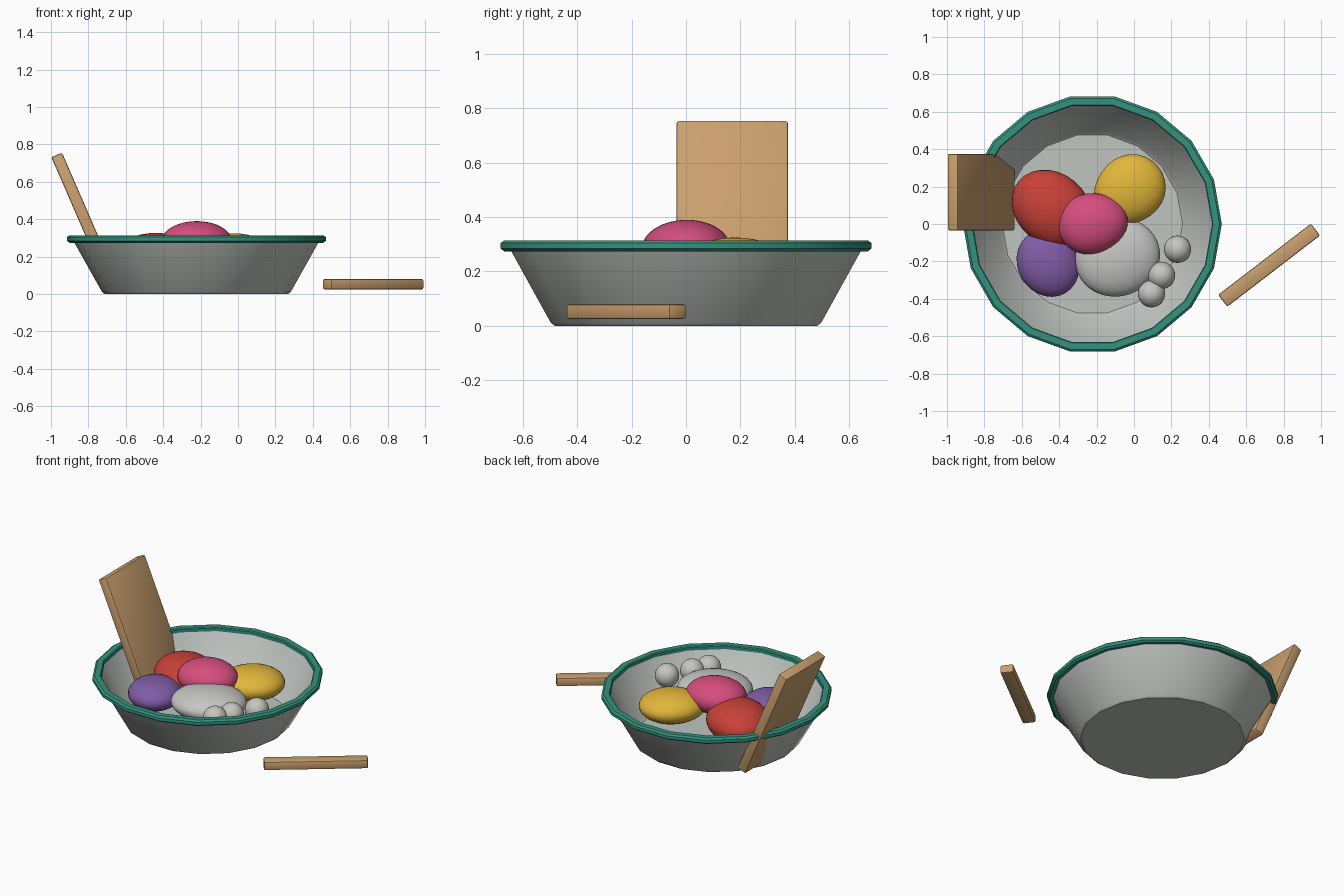
import bpy, bmesh, math
from mathutils import Matrix, Vector

cube = bpy.data.objects.get("Cube")
if cube:
    bpy.data.objects.remove(cube, do_unlink=True)

BOWL_X = -0.2225
SIDES = 18


def material(name, rgb):
    mat = bpy.data.materials.new(name)
    mat.use_nodes = True
    color = (*rgb, 1.0)
    mat.diffuse_color = color
    bsdf = mat.node_tree.nodes["Principled BSDF"]
    bsdf.inputs["Base Color"].default_value = color
    bsdf.inputs["Roughness"].default_value = 0.7
    return mat


pale_grey = material("pale grey glaze", (0.53, 0.56, 0.53))
teal = material("teal rim", (0.034, 0.29, 0.21))
wood = material("tan wood", (0.59, 0.35, 0.156))
red = material("red", (0.58, 0.054, 0.04))
pink = material("pink", (0.67, 0.076, 0.21))
yellow = material("yellow", (0.76, 0.47, 0.042))
purple = material("purple", (0.216, 0.107, 0.38))
white_grey = material("light grey", (0.56, 0.56, 0.54))


def finish(bm, name, mat, angle=35):
    bmesh.ops.recalc_face_normals(bm, faces=bm.faces)
    mesh = bpy.data.meshes.new(name)
    bm.to_mesh(mesh)
    bm.free()
    mesh.materials.append(mat)
    obj = bpy.data.objects.new(name, mesh)
    bpy.context.collection.objects.link(obj)
    bpy.ops.object.select_all(action="DESELECT")
    obj.select_set(True)
    bpy.context.view_layer.objects.active = obj
    bpy.ops.object.shade_smooth_by_angle(angle=math.radians(angle))
    return obj


def lathe(name, profile, mat, closed=False):
    """Turn a (radius, height) profile around the bowl axis."""
    bm = bmesh.new()
    verts = [bm.verts.new((r, 0, z)) for r, z in profile]
    pairs = list(zip(verts, verts[1:]))
    if closed:
        pairs.append((verts[-1], verts[0]))
    edges = [bm.edges.new(p) for p in pairs]
    bmesh.ops.spin(bm, geom=verts + edges, cent=(0, 0, 0), axis=(0, 0, 1),
                   angle=math.tau, steps=SIDES, use_duplicate=False)
    bmesh.ops.remove_doubles(bm, verts=bm.verts, dist=0.0005)
    obj = finish(bm, name, mat)
    obj.location.x = BOWL_X
    return obj


def board(name, size, location, rotation):
    """Wooden block with softened edges."""
    bm = bmesh.new()
    bmesh.ops.create_cube(bm, size=1, matrix=Matrix.Diagonal((*size, 1)))
    bmesh.ops.bevel(bm, geom=bm.edges[:], offset=0.009, segments=2,
                    profile=0.5, affect="EDGES")
    obj = finish(bm, name, wood)
    obj.location = location
    obj.rotation_euler = rotation
    return obj


def fruit(name, center, radii, turn, mat, taper=0.0):
    """Squashed sphere, a little fatter towards its +x end."""
    bm = bmesh.new()
    bmesh.ops.create_uvsphere(bm, u_segments=28, v_segments=16, radius=1)
    for v in bm.verts:
        grow = 1 + taper * v.co.x
        v.co = Vector((v.co.x * radii[0], v.co.y * radii[1] * grow, v.co.z * radii[2]))
    obj = finish(bm, name, mat, 60)
    obj.location = center
    obj.rotation_euler.z = math.radians(turn)
    return obj


# Bowl shell: outside from the base up, then back down the inside
lathe("bowl", [(0, 0), (0.49, 0), (0.505, 0.012), (0.661, 0.29), (0.641, 0.29),
               (0.497, 0.032), (0.482, 0.02), (0, 0.02)], pale_grey)

# Rim band
lathe("bowl_rim", [(0.64, 0.28), (0.678, 0.274), (0.692, 0.284), (0.692, 0.304),
                   (0.68, 0.314), (0.645, 0.314), (0.64, 0.308)], teal, closed=True)

# Leaning board and loose stick
board("leaning_board", (0.062, 0.41, 0.765), (-0.817, 0.17, 0.393),
      (0, math.radians(-23.5), 0))
board("loose_stick", (0.625, 0.08, 0.055), (0.7225, -0.22, 0.0525),
      (0, 0, math.radians(37.5)))

# Large fruit
fruit("red_fruit", (-0.44, 0.083, 0.205), (0.23, 0.19, 0.122), -40, red)
fruit("yellow_fruit", (-0.027, 0.18, 0.23), (0.202, 0.178, 0.095), 40, yellow, 0.08)
fruit("pink_fruit", (-0.22, 0.003, 0.284), (0.188, 0.163, 0.106), 10, pink, -0.06)
fruit("grey_fruit", (-0.088, -0.178, 0.222), (0.23, 0.208, 0.092), 20, white_grey)
fruit("purple_fruit", (-0.46, -0.21, 0.195), (0.185, 0.162, 0.09), -60, purple)

# Small berries
for i, (x, y) in enumerate([(0.233, -0.135), (0.147, -0.275), (0.094, -0.373)]):
    fruit(f"berry_{i + 1}", (x, y, 0.24), (0.073, 0.073, 0.073), 0, white_grey)
